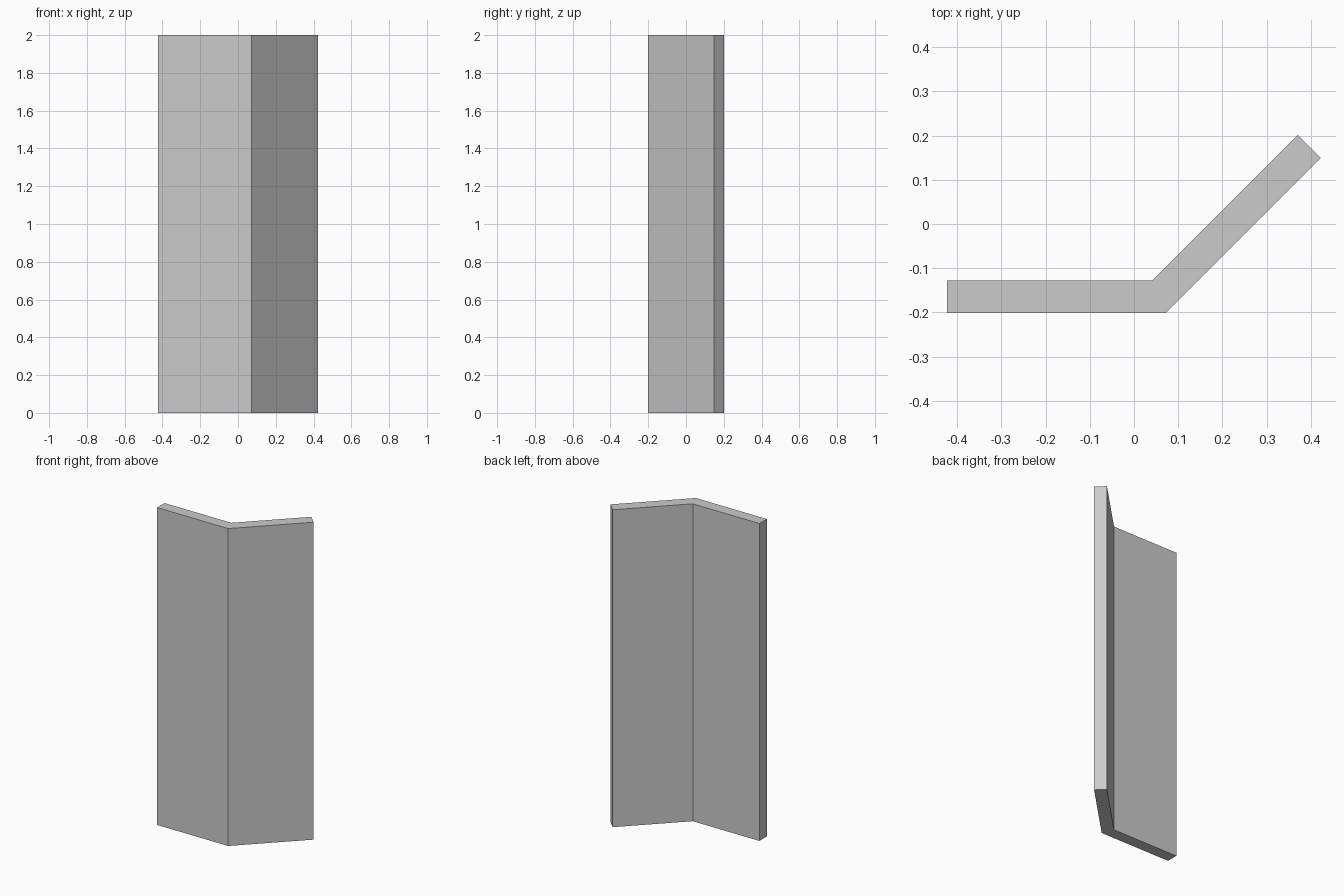
import bpy, bmesh, math

if "Cube" in bpy.data.objects:
    bpy.data.objects.remove(bpy.data.objects["Cube"])

LEG, THICK, HEIGHT = 0.495, 0.0735, 2.0
c = math.cos(math.radians(45))
inner = THICK * math.tan(math.radians(22.5))

# Cross-section of the bent strip, outer corner at the origin
profile = [
    (-LEG, 0), (0, 0), (LEG * c, LEG * c),
    ((LEG - THICK) * c, (LEG + THICK) * c),
    (-inner, THICK), (-LEG, THICK),
]
xs, ys = zip(*profile)
cx, cy = (min(xs) + max(xs)) / 2, (min(ys) + max(ys)) / 2

# Extrude the profile upwards
bm = bmesh.new()
base = bm.faces.new([bm.verts.new((x - cx, y - cy, 0)) for x, y in profile])
top = bmesh.ops.extrude_face_region(bm, geom=[base], use_keep_orig=True)["geom"]
bmesh.ops.translate(bm, vec=(0, 0, HEIGHT),
                    verts=[g for g in top if isinstance(g, bmesh.types.BMVert)])
bmesh.ops.recalc_face_normals(bm, faces=bm.faces)

mesh = bpy.data.meshes.new("angled_panel")
bm.to_mesh(mesh)
bm.free()
bpy.context.collection.objects.link(bpy.data.objects.new("angled_panel", mesh))
